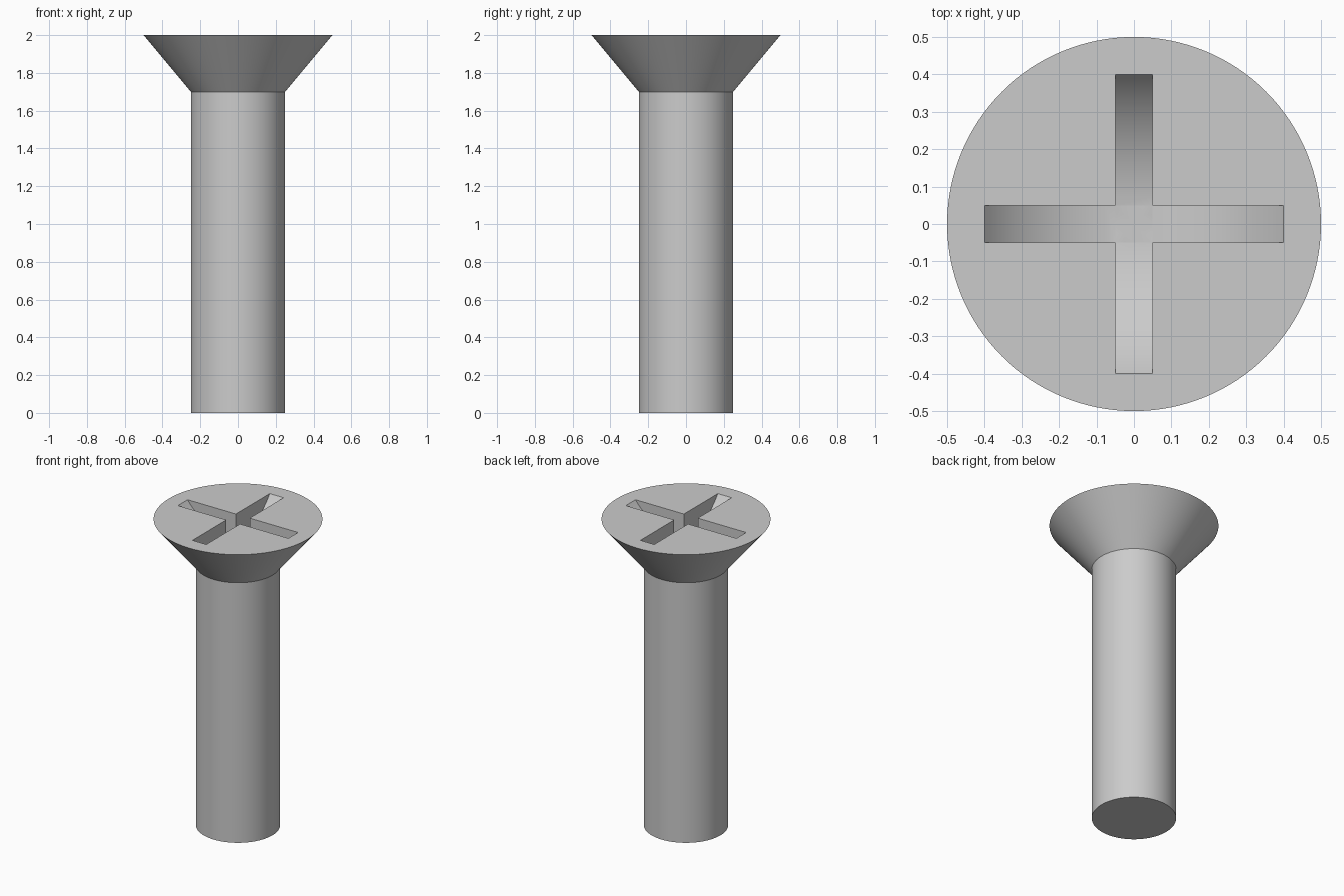
import bpy
import bmesh
from math import pi, radians
from mathutils import Vector, Matrix

default = bpy.data.objects.get("Cube")
if default:
    bpy.data.objects.remove(default, do_unlink=True)

SEGMENTS = 128
HEIGHT = 2.0
SLOT_RADIUS = 0.5
SLOT_WIDTH = 0.1
SLOT_DEPTH = 0.2

# Plain grey metal
metal = bpy.data.materials.new("grey_metal")
metal.use_nodes = True
grey = (0.6, 0.6, 0.6, 1)
metal.diffuse_color = grey
metal.node_tree.nodes["Principled BSDF"].inputs["Base Color"].default_value = grey


def add_object(name, bm):
    bmesh.ops.recalc_face_normals(bm, faces=bm.faces)
    mesh = bpy.data.meshes.new(name)
    bm.to_mesh(mesh)
    bm.free()
    mesh.materials.append(metal)
    obj = bpy.data.objects.new(name, mesh)
    bpy.context.collection.objects.link(obj)
    return obj


# Screw body: shank and countersunk head as stacked rings
bm = bmesh.new()
rings = []
for radius, z in [(0.25, 0), (0.25, 1.7), (0.5, HEIGHT)]:
    ring = bmesh.ops.create_circle(bm, segments=SEGMENTS, radius=radius,
                                   matrix=Matrix.Translation((0, 0, z)))
    rings.append(ring["verts"])
for low, high in zip(rings, rings[1:]):
    for i in range(SEGMENTS):
        j = (i + 1) % SEGMENTS
        bm.faces.new((low[i], low[j], high[j], high[i]))
bm.faces.new(rings[0])
bm.faces.new(rings[-1])
screw = add_object("countersunk_screw", bm)

# Cross recess: two thin discs sunk into the head give round-bottomed slots
centre = Vector((0, 0, HEIGHT + SLOT_RADIUS - SLOT_DEPTH))
cutters = []
for name, turn in (("slot_cutter_x", 0), ("slot_cutter_y", pi / 2)):
    bm = bmesh.new()
    place = (Matrix.Translation(centre) @ Matrix.Rotation(turn, 4, "Z")
             @ Matrix.Rotation(pi / 2, 4, "X"))
    bmesh.ops.create_cone(bm, cap_ends=True, segments=SEGMENTS,
                          radius1=SLOT_RADIUS, radius2=SLOT_RADIUS,
                          depth=SLOT_WIDTH, matrix=place)
    cutter = add_object(name, bm)
    cutter.hide_render = True
    cutters.append(cutter)
    cut = screw.modifiers.new(name, "BOOLEAN")
    cut.operation = "DIFFERENCE"
    cut.solver = "EXACT"
    cut.object = cutter

# Apply the cuts, then smooth the round faces
bpy.ops.object.select_all(action="DESELECT")
screw.select_set(True)
bpy.context.view_layer.objects.active = screw
for cutter in cutters:
    bpy.ops.object.modifier_apply(modifier=cutter.name)
for cutter in cutters:
    bpy.data.objects.remove(cutter, do_unlink=True)
bpy.ops.object.shade_smooth_by_angle(angle=radians(30))
